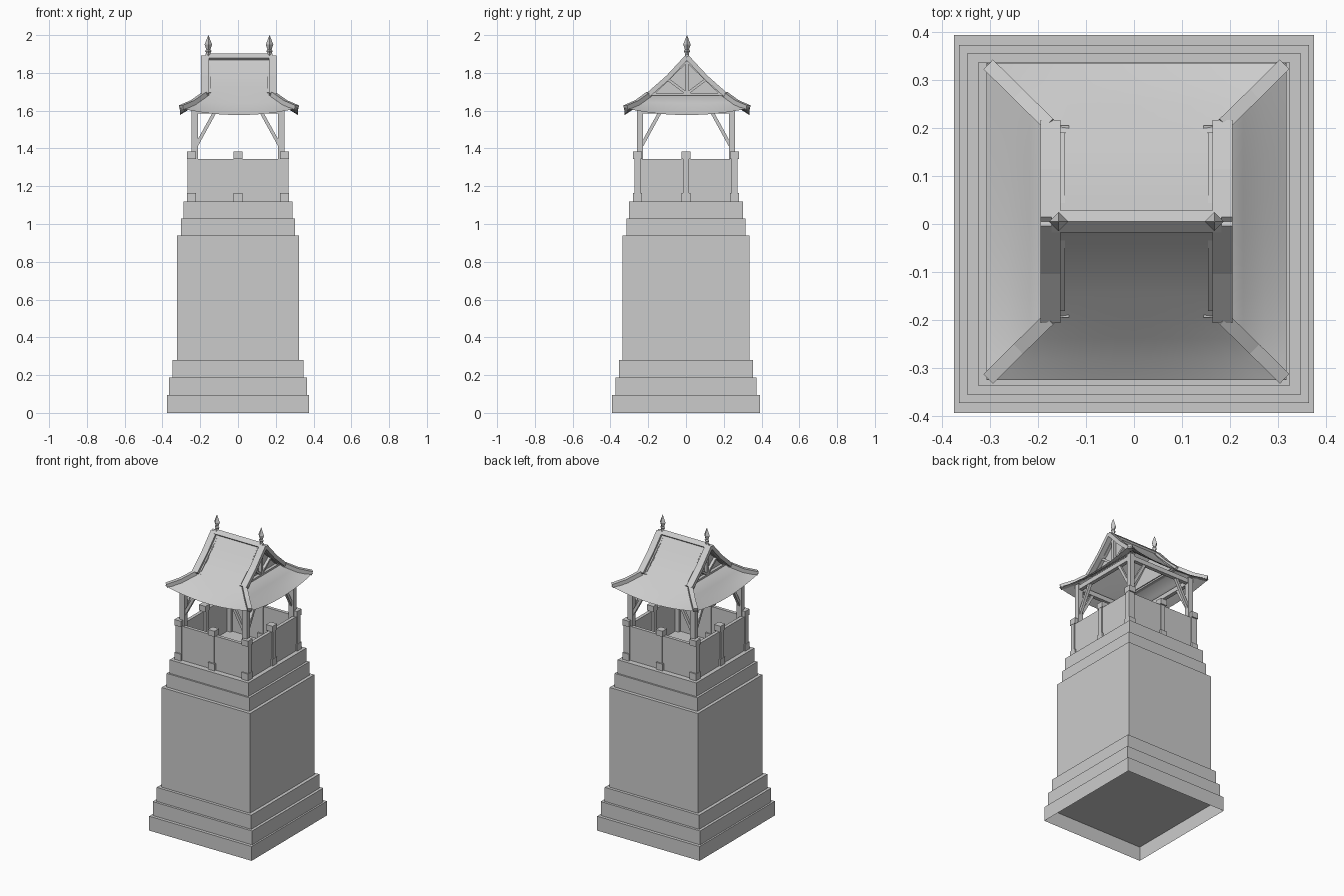
import bpy, bmesh, math
from mathutils import Vector, Matrix

old = bpy.data.objects.get("Cube")
if old:
    bpy.data.objects.remove(old)

stone = bpy.data.materials.new("plain_grey")
stone.use_nodes = True
GREY = (0.6, 0.6, 0.6, 1)
stone.diffuse_color = GREY
stone.node_tree.nodes["Principled BSDF"].inputs["Base Color"].default_value = GREY


def finish(name, bm, smooth=False):
    mesh = bpy.data.meshes.new(name)
    bm.to_mesh(mesh)
    bm.free()
    mesh.materials.append(stone)
    ob = bpy.data.objects.new(name, mesh)
    bpy.context.collection.objects.link(ob)
    if smooth:
        bpy.ops.object.select_all(action='DESELECT')
        ob.select_set(True)
        bpy.context.view_layer.objects.active = ob
        bpy.ops.object.shade_smooth_by_angle(angle=math.radians(35))
    return ob


def add_box(bm, lo, hi):
    lo, hi = Vector(lo), Vector(hi)
    m = Matrix.Translation((lo + hi) / 2) @ Matrix.Diagonal((*(hi - lo), 1))
    return bmesh.ops.create_cube(bm, size=1, matrix=m)["verts"]


def add_beam(bm, a, b, width, height, roll=0):
    # Square-cut timber from a to b, with its height axis kept upright
    a, b = Vector(a), Vector(b)
    d = (b - a).normalized()
    side = d.cross((0, 0, 1))
    side = side.normalized() if side.length > 1e-4 else Vector((1, 0, 0))
    rot = Matrix((side, d, side.cross(d))).transposed().to_4x4()
    m = Matrix.Translation((a + b) / 2) @ rot @ Matrix.Rotation(roll, 4, 'Y')
    bmesh.ops.create_cube(bm, size=1, matrix=m @ Matrix.Diagonal((width, (b - a).length, height, 1)))


SIGNS = (-1, 1)
CORNERS = [(sx, sy) for sx in SIGNS for sy in SIGNS]

# Stepped masonry: name, half width, half depth, bottom, top
tiers = [("base_plinth", .375, .393, 0, .095), ("lower_step", .364, .372, .095, .187),
         ("upper_step", .346, .356, .187, .28), ("tower_body", .324, .337, .28, .94),
         ("lower_cornice", .303, .314, .94, 1.03), ("upper_cornice", .288, .303, 1.03, 1.12)]
for name, hx, hy, z0, z1 in tiers:
    bm = bmesh.new()
    add_box(bm, (-hx, -hy, z0), (hx, hy, z1))
    if z0 == 0:  # the plinth is open underneath
        bmesh.ops.delete(bm, geom=[f for f in bm.faces if f.normal.z < -.9], context='FACES')
    finish(name, bm)

# Parapet walls around the platform
bm = bmesh.new()
for s in SIGNS:
    ya, yb = sorted((s * .244, s * .266))
    add_box(bm, (-.266, ya, 1.12), (.266, yb, 1.345))
    xa, xb = sorted((s * .238, s * .26))
    add_box(bm, (xa, -.244, 1.12), (xb, .244, 1.345))
finish("parapet_walls", bm)

# Parapet posts with square feet and caps
bm = bmesh.new()
for i in (-1, 0, 1):
    for j in (-1, 0, 1):
        if i or j:
            x, y = i * .246, j * .257
            for hw, hd, z0, z1 in ((.0235, .0235, 1.12, 1.165), (.022, .015, 1.165, 1.345),
                                   (.0235, .0235, 1.345, 1.383)):
                if j == 0 or i == 0:
                    hw = hw if i == 0 and hd > .02 else min(hw, .0235)
                if i == 0 and hd < .02:
                    hw = .015
                add_box(bm, (x - hw, y - hd, z0), (x + hw, y + hd, z1))
finish("parapet_posts", bm)

# Roof columns, plate beams and braces
CX, CY = .229, .243
bm = bmesh.new()
for sx, sy in CORNERS:
    x, y = sx * CX, sy * CY
    add_box(bm, (x - .017, y - .016, 1.12), (x + .017, y + .016, 1.625))
finish("roof_columns", bm)

bm = bmesh.new()
for s in SIGNS:
    add_beam(bm, (-CX, s * CY, 1.6), (CX, s * CY, 1.6), .025, .03)
    add_beam(bm, (s * CX, -CY, 1.6), (s * CX, CY, 1.6), .025, .03)
finish("plate_beams", bm)

bm = bmesh.new()
for sx, sy in CORNERS:
    foot = (sx * CX, sy * CY, 1.4)
    add_beam(bm, foot, (sx * (CX - .11), sy * CY, 1.6), .018, .018)
    add_beam(bm, foot, (sx * CX, sy * (CY - .11), 1.6), .018, .018)
finish("column_braces", bm)

# Hip-and-gable roof: rows of half span, distance out, height, corner lift
OX = OY = .005
RX = .178
main_rows = [(RX, 0, 1.885, 0), (RX, .05, 1.825, 0), (RX, .1, 1.77, 0), (RX, .15, 1.722, 0),
             (RX, .2, 1.68, 0), (.222, .243, 1.64, .006), (.267, .287, 1.605, .018), (.312, .33, 1.577, .036)]
skirt_rows = [(.2, .14, 1.685, 0), (.2, RX, 1.68, 0), (.243, .222, 1.64, .006),
              (.287, .267, 1.605, .018), (.33, .312, 1.577, .036)]


def add_slope(bm, rows, place, steps=12):
    grid = []
    for span, out, z, lift in rows:
        us = [2 * k / steps - 1 for k in range(steps + 1)]
        grid.append([bm.verts.new(place(u * span, out, z + lift * u * u)) for u in us])
    for r0, r1 in zip(grid, grid[1:]):
        for k in range(steps):
            bm.faces.new((r0[k], r0[k + 1], r1[k + 1], r1[k]))


bm = bmesh.new()
for s in SIGNS:
    add_slope(bm, main_rows, lambda a, o, z: (OX + a, OY + s * o, z))
    add_slope(bm, skirt_rows, lambda a, o, z: (OX + s * o, OY + a, z))
bmesh.ops.remove_doubles(bm, verts=bm.verts, dist=1e-4)
bmesh.ops.recalc_face_normals(bm, faces=bm.faces)
finish("roof_slopes", bm, smooth=True)

# Gable walls and their trusses
bm = bmesh.new()
for s in SIGNS:
    x = OX + s * .145
    bm.faces.new([bm.verts.new((x, OY + y, z)) for y, z in
                  ((-.2, 1.68), (.2, 1.68), (.1, 1.77), (0, 1.885), (-.1, 1.77))])
finish("gable_walls", bm)

bm = bmesh.new()
for s in SIGNS:
    x = OX + s * .158
    add_beam(bm, (x, OY - .185, 1.685), (x, OY + .185, 1.685), .02, .016)
    add_box(bm, (x - .01, OY - .008, 1.68), (x + .01, OY + .008, 1.87))
    for t in SIGNS:
        add_beam(bm, (x, OY, 1.69), (x, OY + t * .1, 1.765), .018, .014)
        add_beam(bm, (x, OY, 1.865), (x, OY + t * .18, 1.69), .018, .016)
finish("gable_trusses", bm)

# Barge boards running on into the hip ridges
bm = bmesh.new()
for sx, sy in CORNERS:
    path = [(.179, 0, 1.884), (.179, .1, 1.776), (.179, .2, 1.688), (.2425, .262, 1.643), (.303, .322, 1.617)]
    pts = [Vector((OX + sx * x, OY + sy * y, z)) for x, y, z in path]
    for n, (a, b) in enumerate(zip(pts, pts[1:])):
        w = .042 if n < 2 else .028
        add_beam(bm, a, b + (b - a).normalized() * .004, w, .025)
finish("barge_boards", bm)

# Ridge beam, laid on edge
bm = bmesh.new()
add_beam(bm, (OX - .177, OY, 1.879), (OX + .177, OY, 1.879), .032, .032, math.pi / 4)
finish("ridge_beam", bm)

# Four-sided spear finials: height and radius up the profile
profile = [(1.87, .012), (1.905, .011), (1.915, .017), (1.925, .011), (1.95, .02), (2.0, 0.0005)]
bm = bmesh.new()
for s in SIGNS:
    for (z0, r0), (z1, r1) in zip(profile, profile[1:]):
        bmesh.ops.create_cone(bm, cap_ends=True, segments=4, radius1=r0, radius2=r1, depth=z1 - z0,
                              matrix=Matrix.Translation((OX + s * .162, OY, (z0 + z1) / 2)))
finish("ridge_finials", bm)
